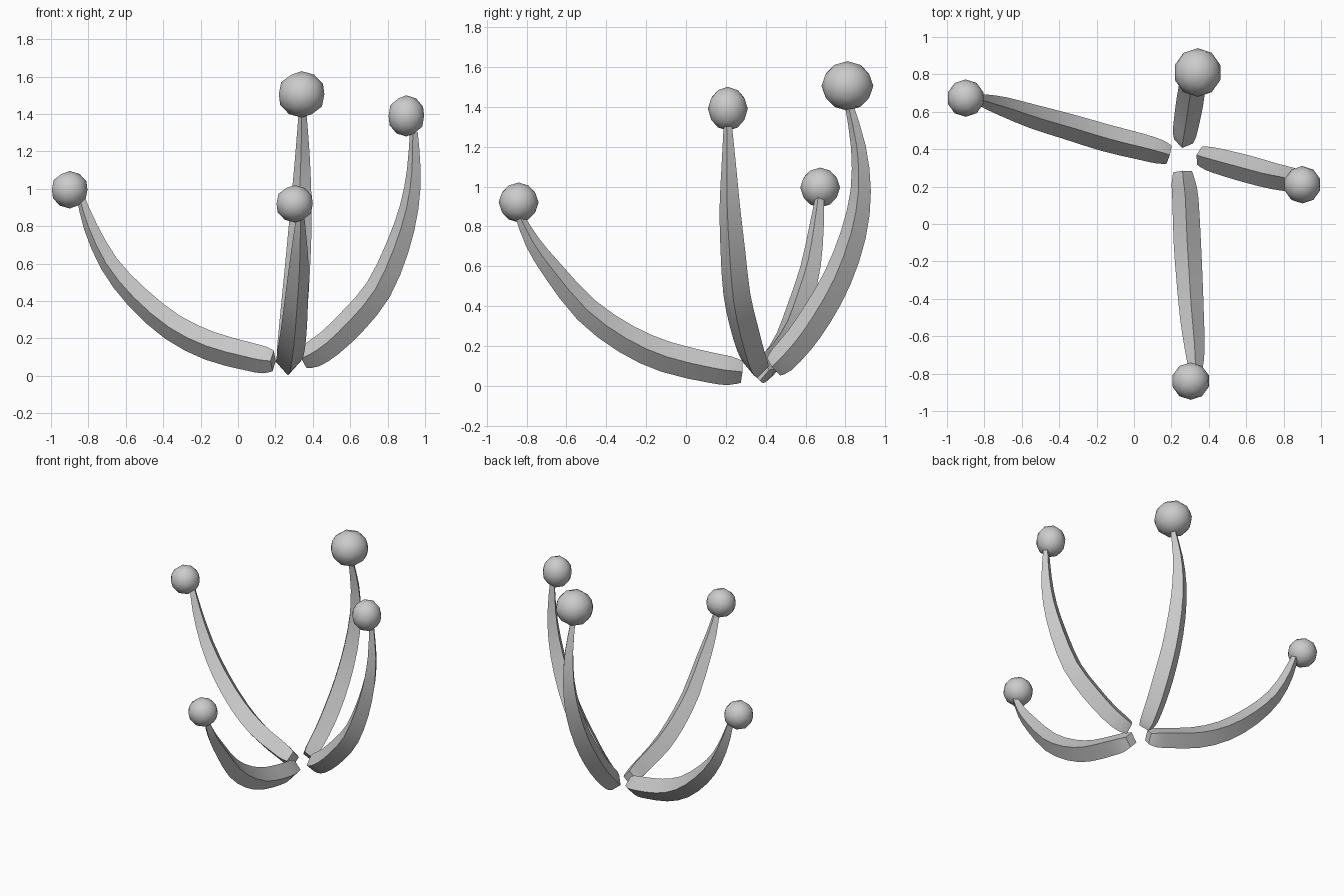
import bpy, bmesh, math
from mathutils import Vector

if "Cube" in bpy.data.objects:
    bpy.data.objects.remove(bpy.data.objects["Cube"])

# half height and half width of the diamond section, base to tip
HEIGHT = [0.055, 0.072, 0.076, 0.078, 0.074, 0.066, 0.052, 0.038, 0.022]
WIDTH = [0.050, 0.064, 0.070, 0.073, 0.070, 0.064, 0.053, 0.038, 0.022]


def refine(vals):
    """Insert a Catmull-Rom midpoint between neighbouring values."""
    out = []
    for i in range(len(vals) - 1):
        a, b = vals[max(i - 1, 0)], vals[i]
        c, d = vals[i + 1], vals[min(i + 2, len(vals) - 1)]
        out += [b, (b + c) * 0.5625 - (a + d) * 0.0625]
    return out + [vals[-1]]


def finish(bm, name, angle):
    bmesh.ops.recalc_face_normals(bm, faces=bm.faces)
    me = bpy.data.meshes.new(name)
    bm.to_mesh(me)
    bm.free()
    ob = bpy.data.objects.new(name, me)
    bpy.context.collection.objects.link(ob)
    bpy.ops.object.select_all(action='DESELECT')
    ob.select_set(True)
    bpy.context.view_layer.objects.active = ob
    bpy.ops.object.shade_smooth_by_angle(angle=math.radians(angle))
    return ob


def stalk(name, points):
    """Curved, tapering stalk with a four-sided section."""
    path = refine([Vector(p) for p in points])
    hs, ws = refine(HEIGHT), refine(WIDTH)
    heading = path[-1] - path[0]
    side = Vector((-heading.y, heading.x, 0)).normalized()
    bm = bmesh.new()
    rings = []
    for i, p in enumerate(path):
        t = (path[min(i + 1, len(path) - 1)] - path[max(i - 1, 0)]).normalized()
        up = t.cross(side).normalized()
        offs = (up * hs[i], side * ws[i], -up * hs[i], -side * ws[i])
        rings.append([bm.verts.new(p + o) for o in offs])
    for r, s in zip(rings, rings[1:]):
        for k in range(4):
            n = (k + 1) % 4
            bm.faces.new((r[k], r[n], s[n], s[k]))
    bm.faces.new(rings[0])
    bm.faces.new(rings[-1])
    finish(bm, name, 35)


def ball(name, centre, size):
    bm = bmesh.new()
    bmesh.ops.create_icosphere(bm, subdivisions=2, radius=1)
    bmesh.ops.scale(bm, vec=size, verts=bm.verts)
    bmesh.ops.translate(bm, vec=centre, verts=bm.verts)
    finish(bm, name, 60)


# four stalks
stalk("left_stalk", [(0.188, 0.37, 0.08), (0.14, 0.385, 0.085), (0.05, 0.41, 0.105),
                     (-0.15, 0.46, 0.16), (-0.35, 0.52, 0.26), (-0.54, 0.575, 0.42),
                     (-0.69, 0.625, 0.60), (-0.79, 0.655, 0.80), (-0.84, 0.67, 0.95)])
stalk("right_stalk", [(0.35, 0.365, 0.095), (0.40, 0.35, 0.115), (0.49, 0.325, 0.175),
                      (0.62, 0.29, 0.30), (0.75, 0.255, 0.46), (0.85, 0.235, 0.68),
                      (0.915, 0.22, 0.90), (0.94, 0.215, 1.10), (0.94, 0.21, 1.30)])
stalk("back_stalk", [(0.265, 0.44, 0.095), (0.27, 0.48, 0.13), (0.285, 0.57, 0.23),
                     (0.30, 0.66, 0.36), (0.315, 0.76, 0.54), (0.33, 0.84, 0.76),
                     (0.34, 0.877, 0.98), (0.345, 0.865, 1.20), (0.345, 0.82, 1.40)])
stalk("front_stalk", [(0.26, 0.28, 0.07), (0.265, 0.22, 0.076), (0.275, 0.13, 0.09),
                      (0.285, -0.10, 0.145), (0.297, -0.30, 0.235), (0.31, -0.50, 0.38),
                      (0.325, -0.67, 0.58), (0.33, -0.77, 0.72), (0.333, -0.835, 0.85)])

# balls on the tips
ball("left_ball", (-0.90, 0.673, 0.995), (0.1, 0.1, 0.1))
ball("right_ball", (0.90, 0.21, 1.39), (0.1, 0.1, 0.11))
ball("back_ball", (0.34, 0.81, 1.505), (0.128, 0.13, 0.124))
ball("front_ball", (0.303, -0.84, 0.92), (0.102, 0.1, 0.1))
